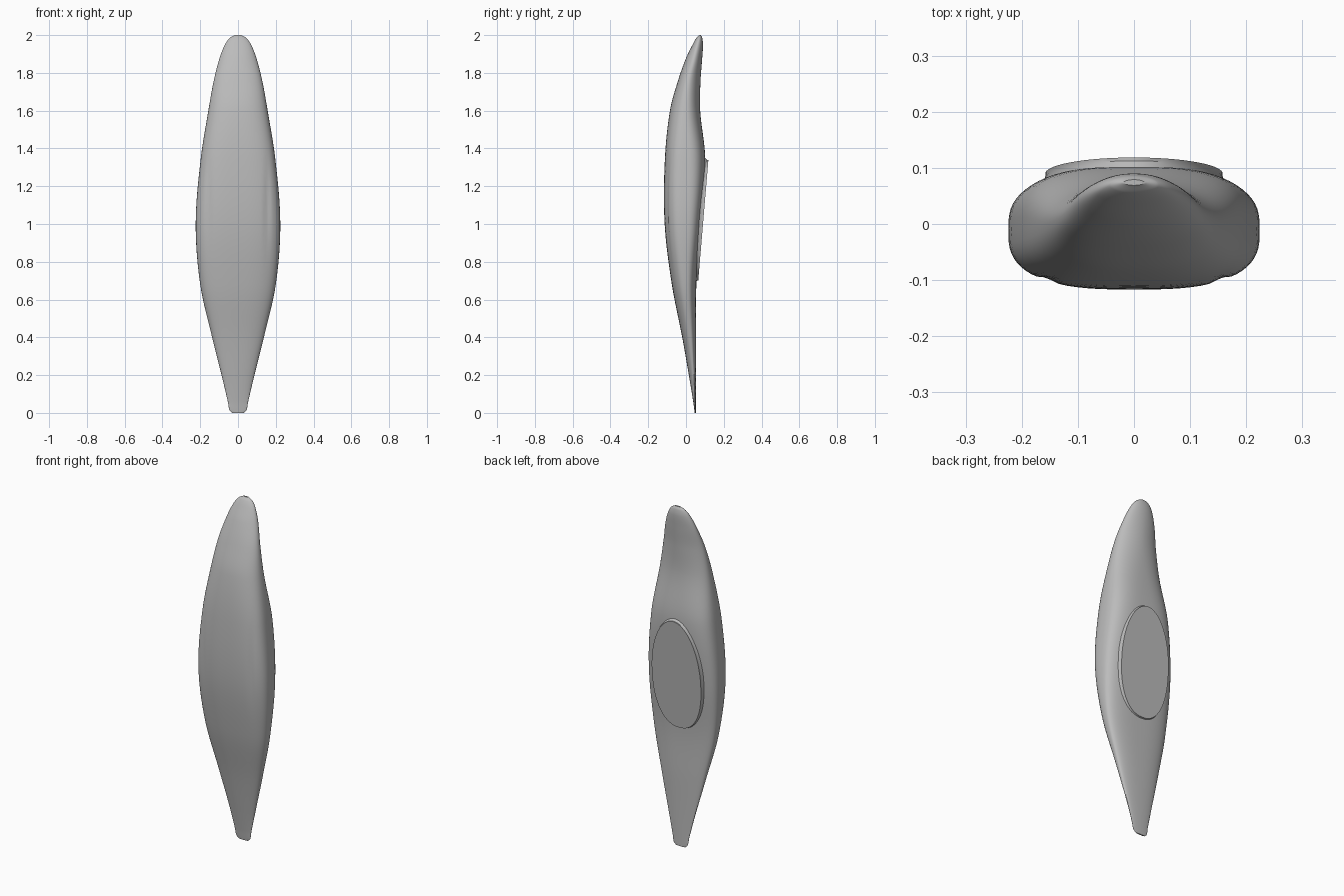
import bpy
import bmesh
from math import cos, sin, pi, exp, copysign

default = bpy.data.objects.get("Cube")
if default:
    bpy.data.objects.remove(default, do_unlink=True)

grey = bpy.data.materials.new("plain_grey")
grey.use_nodes = True
colour = (0.5, 0.5, 0.5, 1)
grey.diffuse_color = colour
grey.node_tree.nodes["Principled BSDF"].inputs["Base Color"].default_value = colour

RING = 72
STEPS = 8

# Stations along the boat: height, half width, keel y, sheer y, deck y,
# hull fullness, deck fullness
STATIONS = [
    (0, .03, .046, .05, .053, 2, 2),
    (.015, .045, .044, .049, .053, 2, 2),
    (.06, .054, .038, .047, .053, 2, 2),
    (.2, .087, .015, .04, .053, 2.2, 2.2),
    (.4, .137, -.02, .025, .054, 2.4, 2.4),
    (.68, .2, -.075, 0, .055, 2.6, 2.8),
    (1, .224, -.113, -.015, .08, 2.8, 3.4),
    (1.34, .198, -.112, -.01, .102, 2.8, 3),
    (1.6, .157, -.085, 0, .075, 2.4, 2.2),
    (1.76, .128, -.042, .015, .077, 2.2, 1.9),
    (1.88, .097, .001, .044, .086, 2, 1.9),
    (1.95, .069, .035, .06, .09, 2, 2),
    (1.985, .044, .055, .07, .086, 2, 2),
    (2, .018, .069, .074, .079, 2, 2),
]


def slope(i, k):
    a, b = STATIONS[max(i - 1, 0)], STATIONS[min(i + 1, len(STATIONS) - 1)]
    return (b[k] - a[k]) / (b[0] - a[0])


def blend(i, t):
    """Smooth curve through the stations, at fraction t of span i."""
    p, q = STATIONS[i], STATIONS[i + 1]
    h = q[0] - p[0]
    s = t * t * (3 - 2 * t)
    values = [p[0] + h * t]
    for k in range(1, len(p)):
        ease = t * (1 - t) ** 2 * slope(i, k) - t * t * (1 - t) * slope(i + 1, k)
        values.append(p[k] + (q[k] - p[k]) * s + h * ease)
    return values


def power(v, n):
    return copysign(abs(v) ** (2 / n), v)


def section(z, w, keel, sheer, deck, hull_n, deck_n):
    """Closed cross-section: rounded deck above the sheer, fuller hull below."""
    points = []
    for j in range(RING):
        a = 2 * pi * j / RING
        on_deck = sin(a) >= 0
        n, depth = (deck_n, deck - sheer) if on_deck else (hull_n, sheer - keel)
        x = w * power(cos(a), n)
        y = sheer + depth * power(sin(a), n)
        if not on_deck:  # shallow groove inside each chine
            y += .006 * exp(-((abs(x) - .155) / .012) ** 2 - ((z - 1.08) / .2) ** 2)
        points.append((x, y, z))
    return points


def loft(name, rings):
    bm = bmesh.new()
    loops = [[bm.verts.new(p) for p in ring] for ring in rings]
    for a, b in zip(loops, loops[1:]):
        for j in range(len(a)):
            k = (j + 1) % len(a)
            bm.faces.new((a[j], a[k], b[k], b[j]))
    bm.faces.new(loops[0])
    bm.faces.new(loops[-1])
    bmesh.ops.recalc_face_normals(bm, faces=bm.faces)
    mesh = bpy.data.meshes.new(name)
    bm.to_mesh(mesh)
    bm.free()
    mesh.materials.append(grey)
    ob = bpy.data.objects.new(name, mesh)
    bpy.context.collection.objects.link(ob)
    bpy.ops.object.select_all(action='DESELECT')
    ob.select_set(True)
    bpy.context.view_layer.objects.active = ob
    bpy.ops.object.shade_smooth_by_angle(angle=pi / 5)
    return ob


# Hull and deck in one lofted shell
rings = [section(*blend(i, s / STEPS))
         for i in range(len(STATIONS) - 1) for s in range(STEPS)]
rings.append(section(*STATIONS[-1]))
loft("kayak_hull", rings)


# Closed cockpit: egg-shaped raised rim with a flat sloping cover
def egg(scale, drop):
    points = []
    for j in range(RING):
        a = 2 * pi * j / RING
        upper = sin(a) >= 0
        n = 2 if upper else 2.3
        x = .158 * scale * power(cos(a), n)
        z = 1 + (.34 if upper else .3) * scale * power(sin(a), n)
        points.append((x, .09 + .084 * (z - 1) - drop, z))
    return points


loft("cockpit_cover", [egg(1.06, .03), egg(1.02, .014), egg(1, .006), egg(1, 0)])
